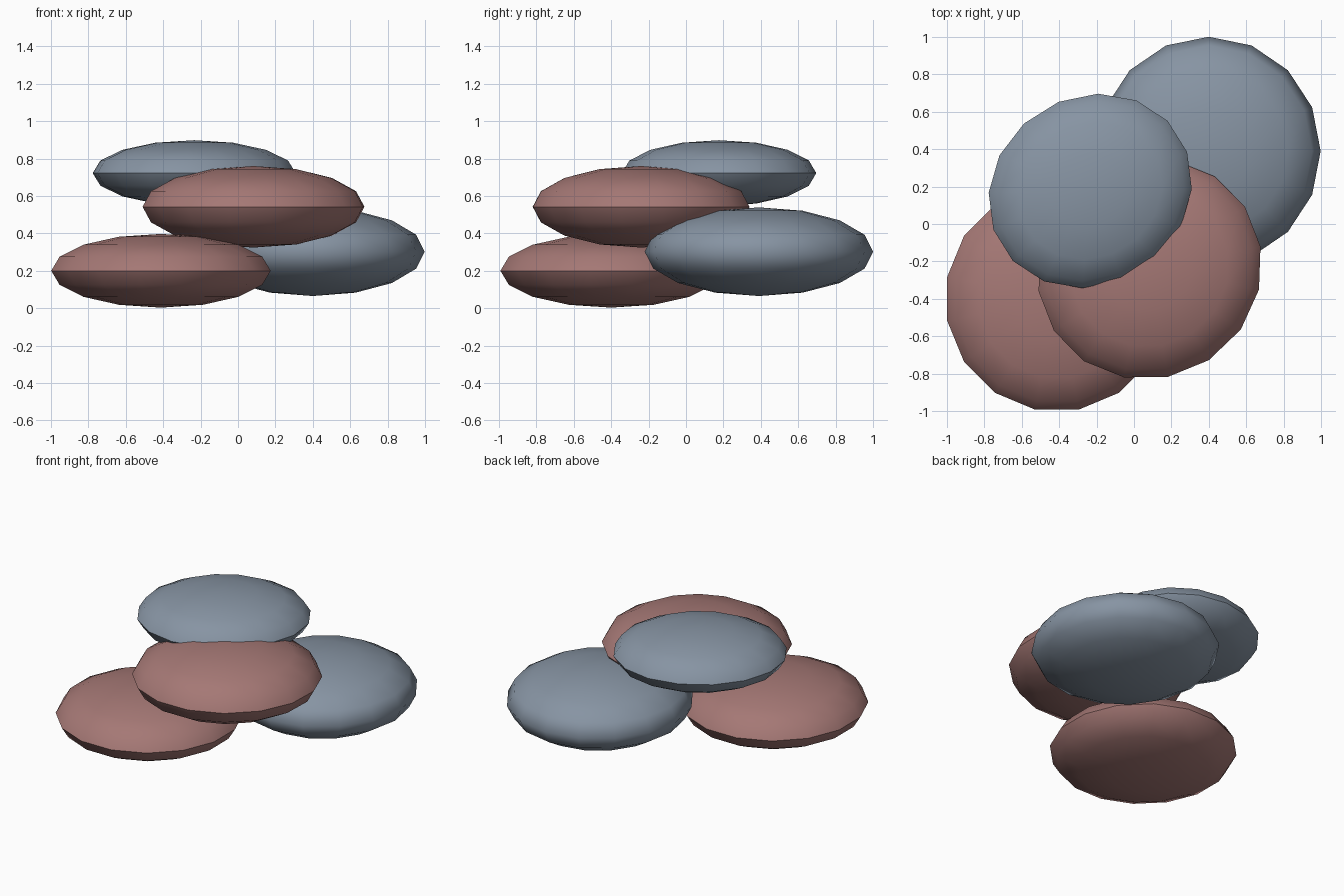
import bpy
import bmesh
from math import radians
from mathutils import Matrix

cube = bpy.data.objects.get("Cube")
if cube:
    bpy.data.objects.remove(cube, do_unlink=True)


def make_material(name, rgb):
    mat = bpy.data.materials.new(name)
    mat.use_nodes = True
    mat.diffuse_color = (*rgb, 1)
    mat.node_tree.nodes["Principled BSDF"].inputs["Base Color"].default_value = (*rgb, 1)
    return mat


slate = make_material("slate_blue_stone", (0.242, 0.296, 0.366))
clay = make_material("dusty_red_stone", (0.376, 0.188, 0.178))


def make_stone(name, centre, radii, spin, turn, mat):
    """Flattened low-poly pebble: spin sets the vertices, turn sets the long axis."""
    bm = bmesh.new()
    bmesh.ops.create_uvsphere(bm, u_segments=16, v_segments=8, radius=1)
    shape = Matrix.Rotation(radians(turn), 4, "Z") @ Matrix.Diagonal((*radii, 1))
    bm.transform(shape @ Matrix.Rotation(radians(spin), 4, "Z"))
    mesh = bpy.data.meshes.new(name)
    bm.to_mesh(mesh)
    bm.free()
    mesh.materials.append(mat)
    stone = bpy.data.objects.new(name, mesh)
    stone.location = centre
    bpy.context.collection.objects.link(stone)
    # Smooth faces, with a crisp rim on the flatter stones
    bpy.ops.object.select_all(action="DESELECT")
    stone.select_set(True)
    bpy.context.view_layer.objects.active = stone
    bpy.ops.object.shade_smooth_by_angle(angle=radians(54.2))
    return stone


# Two stones at the bottom, one bridging them and one on top
make_stone("bottom_front_stone", (-0.412, -0.4, 0.2), (0.598, 0.604, 0.197), 11.25, 0, clay)
make_stone("bottom_back_stone", (0.4, 0.39, 0.302), (0.598, 0.611, 0.237), 0, 0, slate)
make_stone("middle_stone", (0.083, -0.24, 0.542), (0.609, 0.582, 0.218), 0, 33, clay)
make_stone("top_stone", (-0.234, 0.177, 0.722), (0.56, 0.503, 0.176), 11.25, 32, slate)
